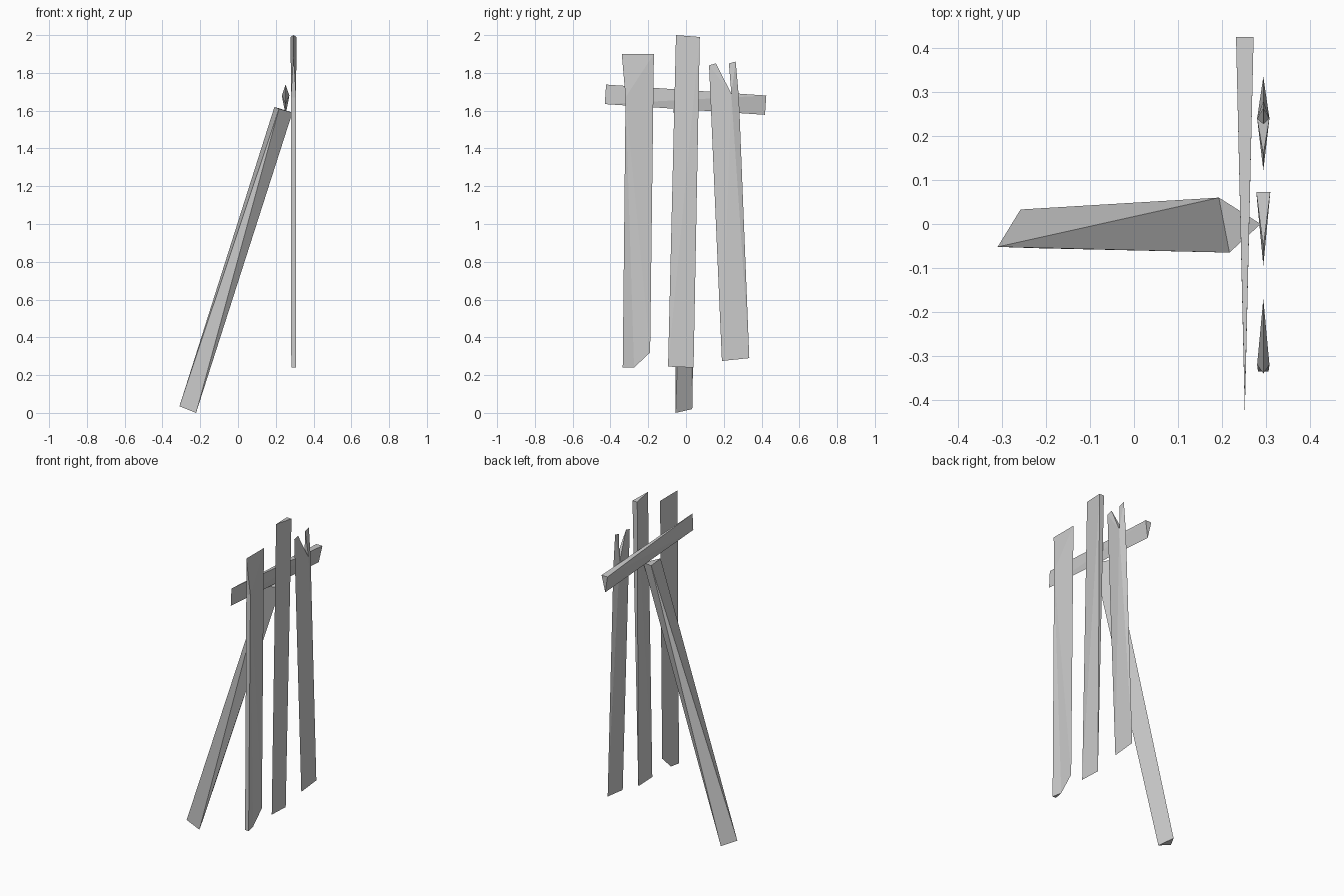
import bpy
import bmesh

if "Cube" in bpy.data.objects:
    bpy.data.objects.remove(bpy.data.objects["Cube"], do_unlink=True)

grey = bpy.data.materials.new("weathered_grey")
grey.use_nodes = True
colour = (0.6, 0.6, 0.6, 1)
grey.diffuse_color = colour
grey.node_tree.nodes["Principled BSDF"].inputs["Base Color"].default_value = colour


def finish(name, bm):
    bmesh.ops.recalc_face_normals(bm, faces=bm.faces)
    mesh = bpy.data.meshes.new(name)
    bm.to_mesh(mesh)
    bm.free()
    mesh.materials.append(grey)
    obj = bpy.data.objects.new(name, mesh)
    bpy.context.collection.objects.link(obj)


def plank(name, x, outline):
    """Outline of (y, z, half thickness); both broad sides fan from the first point."""
    bm = bmesh.new()
    near, far = [], []
    for y, z, half in outline:
        v = bm.verts.new((x + half, y, z))
        near.append(v)
        far.append(bm.verts.new((x - half, y, z)) if half else v)
    count = len(outline)
    for side in (near, far):
        for i in range(1, count - 1):
            bm.faces.new((side[0], side[i], side[i + 1]))
    # Edge faces, only where the plank has thickness
    for i in range(count):
        j = (i + 1) % count
        ring = list(dict.fromkeys((near[i], near[j], far[j], far[i])))
        if len(ring) > 2:
            bm.faces.new(ring)
    finish(name, bm)


def tapered_prism(name, start, end):
    bm = bmesh.new()
    a = [bm.verts.new(p) for p in start]
    b = [bm.verts.new(p) for p in end]
    bm.faces.new(a)
    bm.faces.new(b)
    for i in range(3):
        j = (i + 1) % 3
        bm.faces.new((a[i], a[j], b[j]))
        bm.faces.new((a[i], b[j], b[i]))
    finish(name, bm)


# Three upright planks
plank("front_plank", 0.294, [
    (-0.32, 1.67, 0.014), (-0.335, 0.24, 0.012), (-0.275, 0.24, 0),
    (-0.19, 0.32, 0), (-0.17, 1.9, 0), (-0.34, 1.9, 0)])
plank("middle_plank", 0.294, [
    (0.073, 1.99, 0.016), (-0.053, 2.0, 0), (-0.095, 0.245, 0), (0.04, 0.24, 0)])
plank("split_plank", 0.294, [
    (0.24, 1.69, 0.014), (0.227, 1.85, 0), (0.263, 1.86, 0), (0.28, 1.67, 0),
    (0.335, 0.29, 0), (0.19, 0.275, 0), (0.122, 1.84, 0), (0.158, 1.85, 0)])

# Crossbar behind the planks
plank("crossbar", 0.252, [
    (0.425, 1.68, 0.02), (-0.423, 1.738, 0), (-0.43, 1.635, 0), (0.418, 1.578, 0)])

# Leaning prop
tapered_prism(
    "rear_prop",
    [(-0.31, -0.052, 0.035), (-0.258, 0.033, 0.02), (-0.222, -0.055, 0.0)],
    [(0.217, -0.065, 1.61), (0.193, 0.06, 1.62), (0.288, 0.0, 1.59)])
